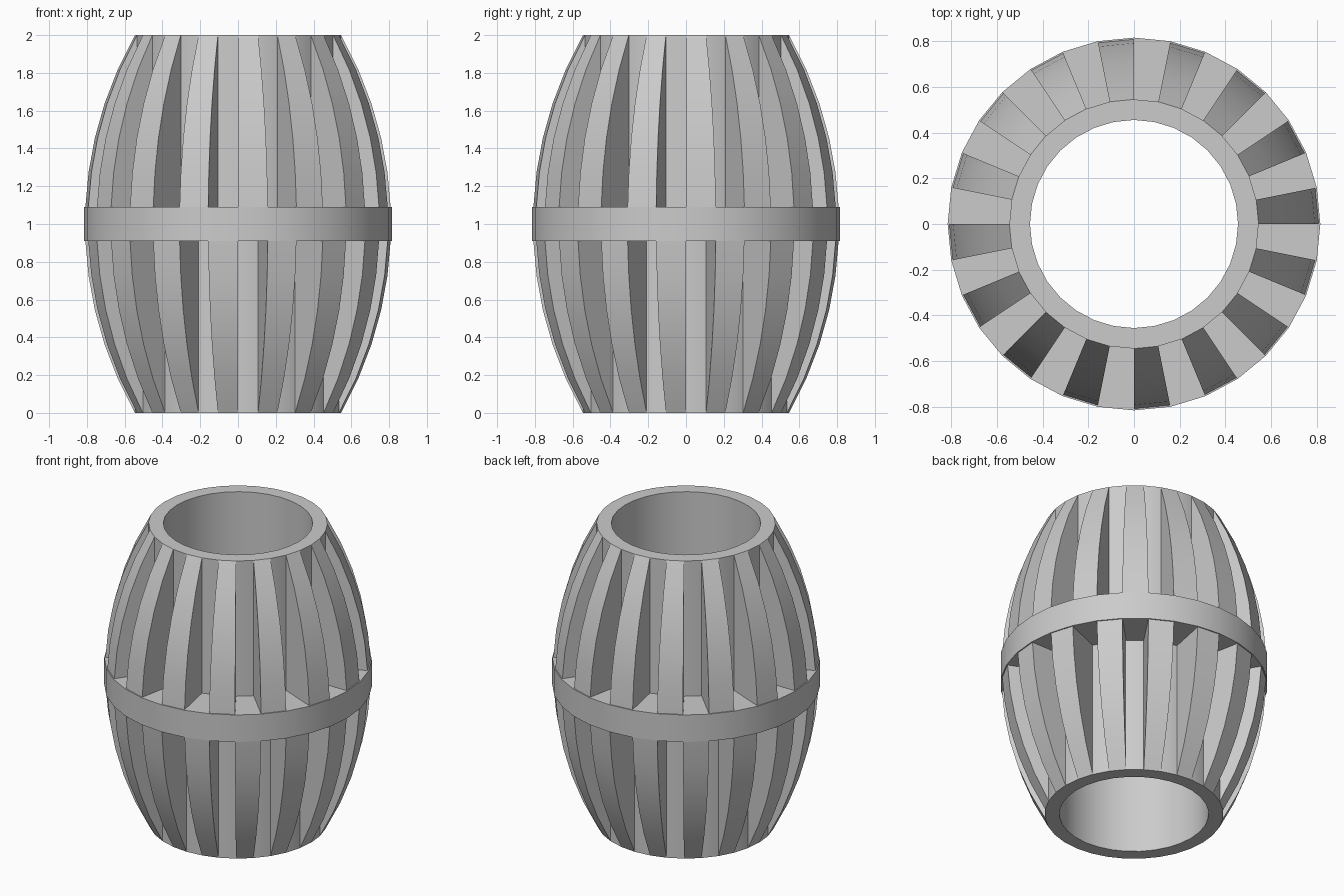
import bpy, bmesh
from math import cos, sin, sqrt, tau

cube = bpy.data.objects.get("Cube")
if cube:
    bpy.data.objects.remove(cube, do_unlink=True)

SIDES = 32
STEP = tau / SIDES
BORE, TUBE, BAND = 0.455, 0.545, 0.815
BAND_LOW, BAND_TOP = 10 / 11, 12 / 11
ARC = 2.02      # radius of the bulging rib profile

grey = bpy.data.materials.new("plain grey")
grey.diffuse_color = (0.6, 0.6, 0.6, 1)
grey.use_nodes = True
grey.node_tree.nodes["Principled BSDF"].inputs["Base Color"].default_value = (0.6, 0.6, 0.6, 1)


def finish(name, bm):
    bmesh.ops.recalc_face_normals(bm, faces=bm.faces)
    mesh = bpy.data.meshes.new(name)
    bm.to_mesh(mesh)
    bm.free()
    mesh.materials.append(grey)
    obj = bpy.data.objects.new(name, mesh)
    bpy.context.collection.objects.link(obj)
    bpy.ops.object.select_all(action='DESELECT')
    obj.select_set(True)
    bpy.context.view_layer.objects.active = obj
    bpy.ops.object.shade_smooth_by_angle()
    return obj


def section(bm, profile, step):
    """One (radius, height) profile placed at an angular step."""
    a = step * STEP
    return [bm.verts.new((r * cos(a), r * sin(a), z)) for r, z in profile]


def bridge(bm, a, b):
    n = len(a)
    for i in range(n):
        j = (i + 1) % n
        bm.faces.new((a[i], a[j], b[j], b[i]))


def revolve(name, profile):
    bm = bmesh.new()
    rings = [section(bm, profile, i) for i in range(SIDES)]
    for i in range(SIDES):
        bridge(bm, rings[i], rings[(i + 1) % SIDES])
    return finish(name, bm)


def ribs(name, first, flip):
    """Every second sector is a wedge that tapers into the tube."""
    heights = [BAND_TOP + (2 - BAND_TOP) * i / 5 for i in range(6)]
    outer = [(TUBE + sqrt(ARC**2 - (z - 1)**2) - sqrt(ARC**2 - 1), z) for z in heights]
    profile = outer + [(TUBE, BAND_TOP)]
    if flip:
        profile = [(r, 2 - z) for r, z in profile]
    bm = bmesh.new()
    for i in range(first, first + SIDES, 2):
        a, b = section(bm, profile, i), section(bm, profile, i + 1)
        bm.faces.new(a)
        bm.faces.new(b)
        bridge(bm, a, b)
    return finish(name, bm)


# Open central tube and the belt around its middle
revolve("central_tube", [(BORE, 0), (TUBE, 0), (TUBE, 2), (BORE, 2)])
revolve("middle_band", [(TUBE, BAND_LOW), (BAND, BAND_LOW), (BAND, BAND_TOP), (TUBE, BAND_TOP)])

# Curved ribs, staggered by one sector above and below the band
ribs("upper_ribs", 0, False)
ribs("lower_ribs", 1, True)
